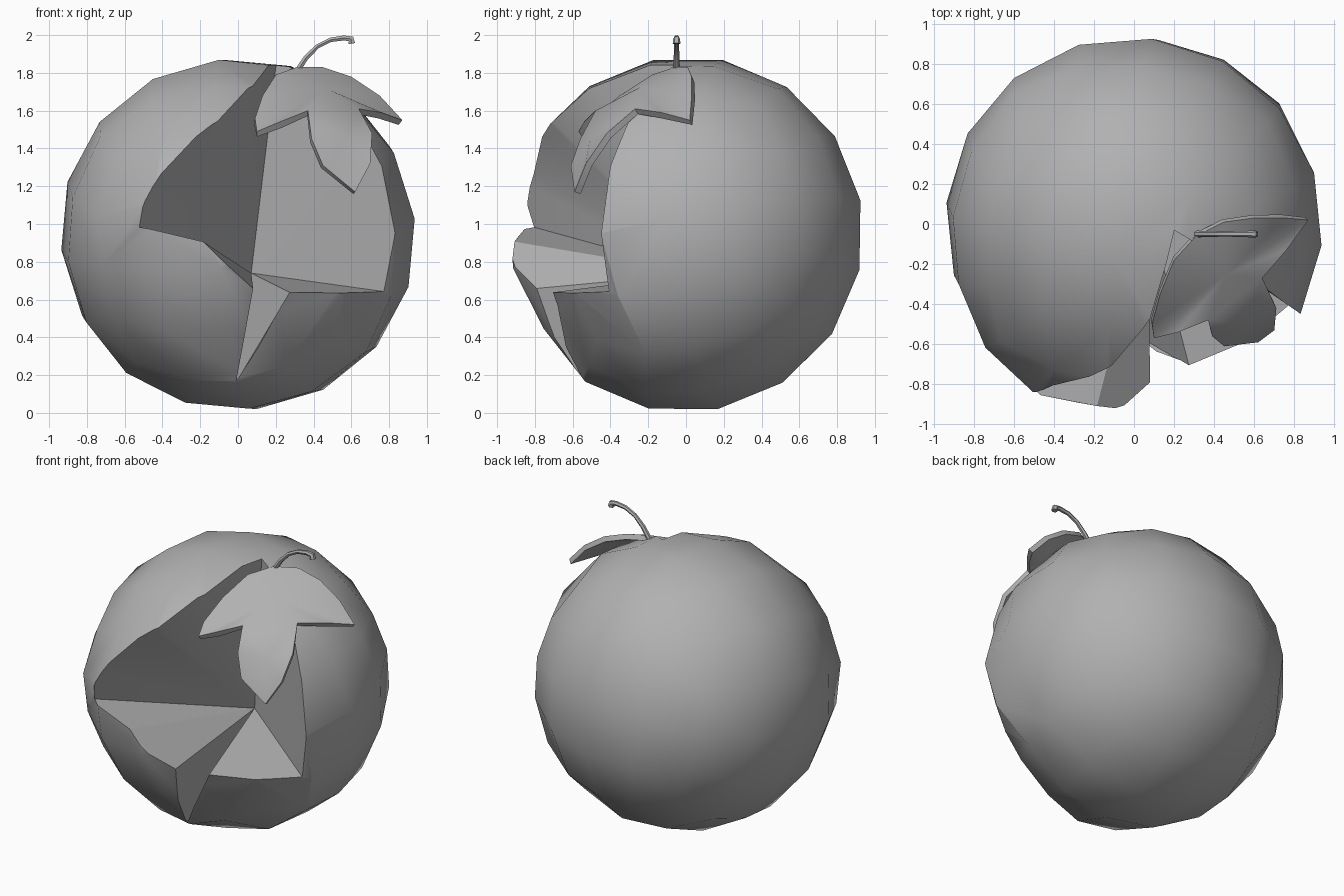
import bpy, bmesh, math
from mathutils import Vector, Euler

if "Cube" in bpy.data.objects:
    bpy.data.objects.remove(bpy.data.objects["Cube"])

grey = bpy.data.materials.new("grey")
grey.diffuse_color = (0.44, 0.44, 0.44, 1)
grey.use_nodes = True
grey.node_tree.nodes["Principled BSDF"].inputs["Base Color"].default_value = grey.diffuse_color


def make_object(name, bm):
    me = bpy.data.meshes.new(name)
    bmesh.ops.recalc_face_normals(bm, faces=bm.faces)
    bm.to_mesh(me)
    bm.free()
    me.materials.append(grey)
    ob = bpy.data.objects.new(name, me)
    bpy.context.collection.objects.link(ob)
    return ob


def activate(ob):
    bpy.ops.object.select_all(action='DESELECT')
    ob.select_set(True)
    bpy.context.view_layer.objects.active = ob


# Fruit body: tilted cube sphere, swollen beside the cut and dented below it
R, C = 0.945, Vector((0, 0, 0.945))
bm = bmesh.new()
bmesh.ops.create_cube(bm, size=2)
bmesh.ops.subdivide_edges(bm, edges=bm.edges, cuts=3, use_grid_fill=True)
tilt = Euler((math.radians(11), math.radians(-5), math.radians(-6.5))).to_matrix()
swell = [(Vector((-0.48, -0.83, 0.15)), 0.06, 0.6),
         (Vector((0.33, -0.72, -0.36)), -0.17, 0.6)]
for v in bm.verts:
    d = Vector([math.tan(c * math.pi / 4) for c in v.co]).normalized()
    d = tilt @ d
    k = 1 + sum(amt * max(0, 1 - d.angle(axis) / width) for axis, amt, width in swell)
    v.co = C + d * R * k
    v.co.z = max(v.co.z, 0)
body = make_object("fruit_body", bm)

# Missing piece: a many-sided cone from the core out through the rim of the hole
core = Vector((0.07, 0.08, 0.74))
rim = [(0.2, -0.03, 1.83), (0.08, -0.47, 1.73), (-0.11, -0.71, 1.55),
       (-0.42, -0.83, 1.28), (-0.54, -0.83, 0.99), (-0.19, -0.93, 0.91),
       (0.08, -0.78, 0.66), (-0.01, -0.53, 0.17), (0.27, -0.69, 0.64),
       (0.79, -0.42, 0.64), (0.79, -0.42, 1.37), (0.52, -0.22, 1.69)]
bm = bmesh.new()
tip = bm.verts.new(core)
hub = bm.verts.new((0.1, -2.2, 1.4))
ring = [bm.verts.new(core + (Vector(p) - core) * 1.6) for p in rim]
for a, b in zip(ring, ring[1:] + ring[:1]):
    bm.faces.new((tip, a, b))
    bm.faces.new((hub, b, a))
cutter = make_object("slice_cutter", bm)
cutter.hide_render = True
cutter.hide_set(True)
mod = body.modifiers.new("slice", 'BOOLEAN')
mod.operation = 'DIFFERENCE'
mod.solver = 'EXACT'
mod.object = cutter
activate(body)
bpy.ops.object.modifier_apply(modifier=mod.name)
bpy.data.objects.remove(cutter)
bpy.ops.object.shade_smooth_by_angle(angle=math.radians(30))

# Three-lobed leaf: upper blade and hanging middle lobe, each fanned from a centre
outline = [(0.31, -0.06, 1.83), (0.2, -0.18, 1.79), (0.13, -0.35, 1.68),
           (0.09, -0.5, 1.56), (0.1, -0.57, 1.49), (0.22, -0.54, 1.54),
           (0.37, -0.48, 1.6), (0.39, -0.56, 1.45), (0.45, -0.61, 1.31),
           (0.62, -0.59, 1.17), (0.7, -0.53, 1.32), (0.71, -0.42, 1.48),
           (0.64, -0.27, 1.61), (0.76, -0.13, 1.59), (0.87, 0.02, 1.55),
           (0.75, 0.03, 1.68), (0.6, 0.03, 1.78), (0.45, 0.01, 1.83)]
bm = bmesh.new()
edge = [bm.verts.new(p) for p in outline]
for centre, loop in (((0.46, -0.25, 1.72), edge[:7] + edge[12:]),
                     ((0.57, -0.51, 1.45), edge[6:13])):
    mid = bm.verts.new(centre)
    for a, b in zip(loop, loop[1:] + loop[:1]):
        bm.faces.new((mid, a, b))
leaf = make_object("leaf", bm)
if sum(p.normal.z for p in leaf.data.polygons) < 0:
    leaf.data.flip_normals()
sol = leaf.modifiers.new("thickness", 'SOLIDIFY')
sol.thickness = 0.035
sol.offset = -1
activate(leaf)
bpy.ops.object.modifier_apply(modifier=sol.name)
bpy.ops.object.shade_smooth_by_angle(angle=math.radians(50))

# Curved stem with a small knob at the end
path = [(0.3, 1.79, 1), (0.36, 1.88, 0.9), (0.42, 1.94, 0.8), (0.49, 1.975, 0.8),
        (0.56, 1.985, 0.9), (0.598, 1.98, 1.1), (0.602, 1.955, 1.2)]
cu = bpy.data.curves.new("stem", 'CURVE')
cu.dimensions = '3D'
cu.bevel_depth = 0.017
cu.bevel_resolution = 1
cu.use_fill_caps = True
sp = cu.splines.new('POLY')
sp.points.add(len(path) - 1)
for pt, (x, z, r) in zip(sp.points, path):
    pt.co = (x, -0.05, z, 1)
    pt.radius = r
cu.materials.append(grey)
stem = bpy.data.objects.new("stem", cu)
bpy.context.collection.objects.link(stem)
activate(stem)
bpy.ops.object.convert(target='MESH')
bpy.ops.object.shade_smooth_by_angle(angle=math.radians(50))
